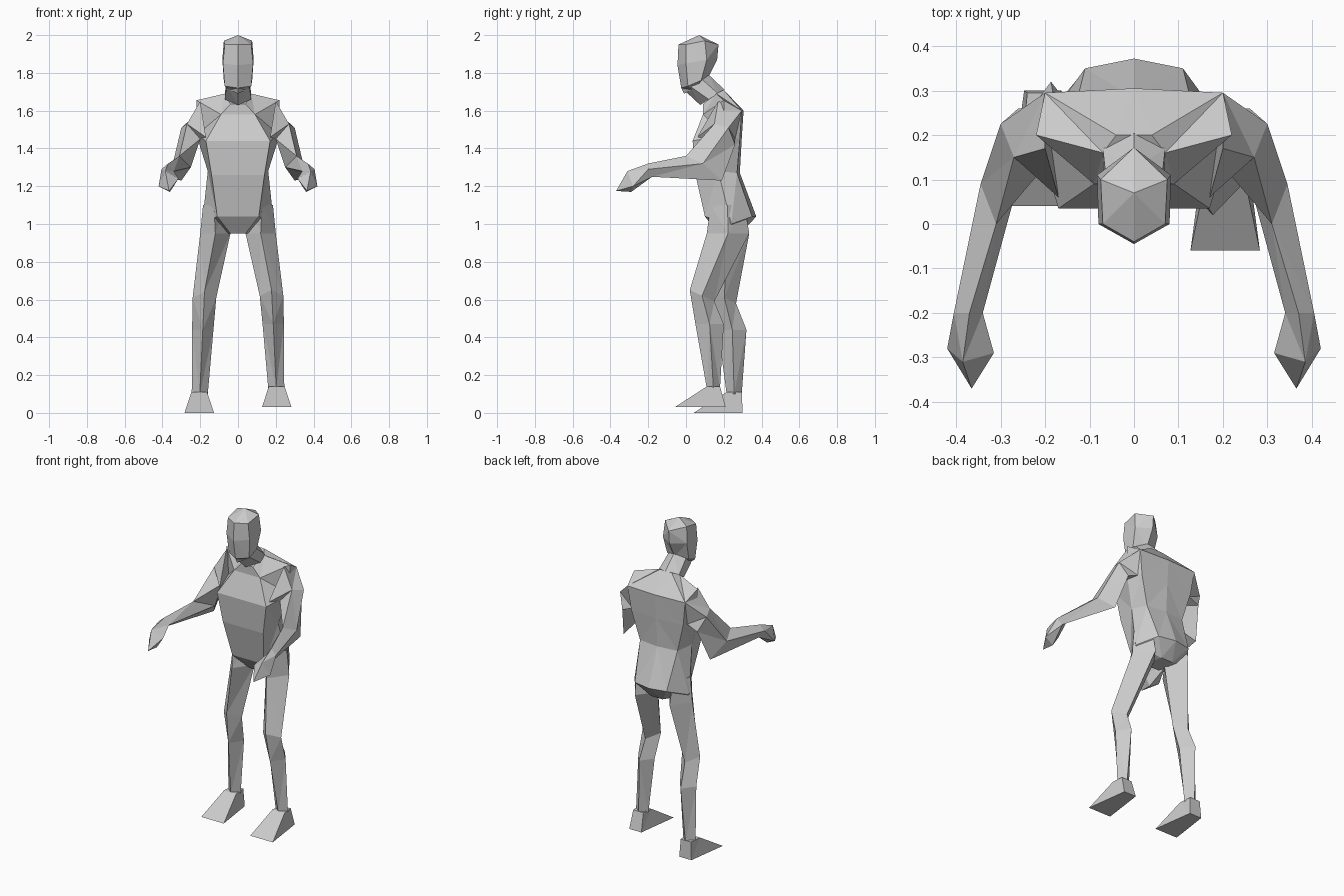
import bpy
import bmesh

if "Cube" in bpy.data.objects:
    bpy.data.objects.remove(bpy.data.objects["Cube"], do_unlink=True)

# One plain grey for the whole figure
grey = bpy.data.materials.new("plain grey")
grey.use_nodes = True
colour = (0.6, 0.6, 0.6, 1)
grey.diffuse_color = colour
grey.node_tree.nodes["Principled BSDF"].inputs["Base Color"].default_value = colour


def loft(name, rings, side=1):
    """Skin a row of equal rings and close both ends; side=-1 mirrors in x."""
    bm = bmesh.new()
    rows = [[bm.verts.new((side * x, y, z)) for x, y, z in ring] for ring in rings]
    for low, high in zip(rows, rows[1:]):
        count = len(low)
        for i in range(count):
            j = (i + 1) % count
            bm.faces.new((low[i], low[j], high[j], high[i]))
    bm.faces.new(rows[0])
    bm.faces.new(rows[-1])
    bmesh.ops.remove_doubles(bm, verts=bm.verts, dist=0.0005)
    bmesh.ops.triangulate(bm, faces=[f for f in bm.faces if len(f.verts) > 3])
    bmesh.ops.recalc_face_normals(bm, faces=bm.faces)
    mesh = bpy.data.meshes.new(name)
    bm.to_mesh(mesh)
    bm.free()
    mesh.materials.append(grey)
    obj = bpy.data.objects.new(name, mesh)
    bpy.context.collection.objects.link(obj)
    return obj


def mirrored(half, bulge):
    """Ring from front, side and back corners plus a raised spine point."""
    back = half[-1]
    spine = [(0, back[1] + bulge, back[2])]
    return half + spine + [(-x, y, z) for x, y, z in reversed(half)]


# Torso, from crotch to neck base
torso = [
    ([(.04, .17, .95), (.06, .22, .95), (.04, .29, .95)], 0),
    ([(.11, .10, 1.04), (.19, .24, 1.0), (.11, .35, 1.04)], .022),
    ([(.14, .05, 1.26), (.16, .17, 1.28), (.13, .27, 1.27)], .015),
    ([(.17, .035, 1.44), (.22, .2, 1.47), (.18, .285, 1.45)], .01),
    ([(.09, .09, 1.58), (.22, .2, 1.655), (.2, .295, 1.6)], .01),
    ([(.04, .09, 1.635), (.07, .16, 1.69), (.04, .2, 1.71)], 0),
]
loft("torso", [mirrored(half, bulge) for half, bulge in torso])


# Six-sided head and neck
def hexagon(front, cheek, temple, back):
    ring = [(0, *front), cheek, temple, (0, *back)]
    return ring + [(-x, y, z) for x, y, z in (temple, cheek)]


loft("neck", [
    hexagon((.075, 1.63), (.07, .12, 1.66), (.07, .17, 1.69), (.205, 1.71)),
    hexagon((.0, 1.70), (.06, .02, 1.73), (.06, .08, 1.77), (.12, 1.79)),
])
loft("head", [
    hexagon((-.01, 1.69), (.045, .03, 1.71), (.05, .06, 1.73), (.10, 1.76)),
    hexagon((-.025, 1.72), (.07, .01, 1.73), (.075, .08, 1.76), (.115, 1.77)),
    hexagon((-.045, 1.84), (.08, .0, 1.85), (.083, .11, 1.87), (.165, 1.87)),
    hexagon((-.04, 1.95), (.07, .0, 1.95), (.075, .1, 1.97), (.172, 1.95)),
    [(0, .07, 2.0)] * 6,
])

# Arms, bent forward: each ring is top, outer, bottom, inner
arm = [
    [(.20, .17, 1.65), (.2, .295, 1.6), (.19, .26, 1.45), (.17, .06, 1.46)],
    [(.27, .15, 1.53), (.30, .225, 1.51), (.26, .26, 1.42), (.2, .13, 1.45)],
    [(.31, .0, 1.36), (.345, .09, 1.32), (.30, .19, 1.23), (.25, .13, 1.30)],
    [(.37, -.2, 1.32), (.405, -.2, 1.29), (.38, -.18, 1.25), (.34, -.2, 1.28)],
]
hand = [
    arm[-1],
    [(.385, -.31, 1.28), (.42, -.28, 1.2), (.36, -.29, 1.17), (.315, -.29, 1.24)],
    [(.365, -.37, 1.175)] * 4,
]
for label, side in (("left", 1), ("right", -1)):
    loft(label + "_arm", arm, side)
    loft(label + "_hand", hand, side)


# Legs: diamond rings, with the front ridge lifted by tilt
def diamond(z, tilt, inner, outer, front, back):
    middle_x, middle_y = (inner + outer) / 2, (front + back) / 2
    return [(middle_x, front, z + tilt), (outer, middle_y, z),
            (middle_x, back, z - tilt), (inner, middle_y, z)]


def foot(ankle_z, ankle_front, ankle_back, sole_z, toe, heel):
    middle = 0.205

    def corners(z, front, back, front_half, back_half):
        return [(middle - front_half, front, z), (middle + front_half, front, z),
                (middle + back_half, back, z), (middle - back_half, back, z)]

    return [corners(sole_z, toe, heel, .078, .042),
            corners(ankle_z, ankle_front, ankle_back, .042, .035)]


hip = [diamond(1.1, 0, .07, .185, .13, .31), diamond(.95, 0, .04, .2, .11, .335)]

loft("left_leg", hip + [
    diamond(.62, .03, .115, .24, .02, .15),
    diamond(.47, 0, .13, .243, .05, .2),
    diamond(.13, 0, .16, .245, .11, .18),
])
loft("left_foot", foot(.14, .11, .18, .03, -.06, .21))

loft("right_leg", hip + [
    diamond(.61, .03, .115, .24, .14, .265),
    diamond(.44, 0, .13, .243, .17, .32),
    diamond(.1, 0, .16, .245, .215, .295),
], -1)
loft("right_foot", foot(.11, .215, .295, 0, .04, .3), -1)
